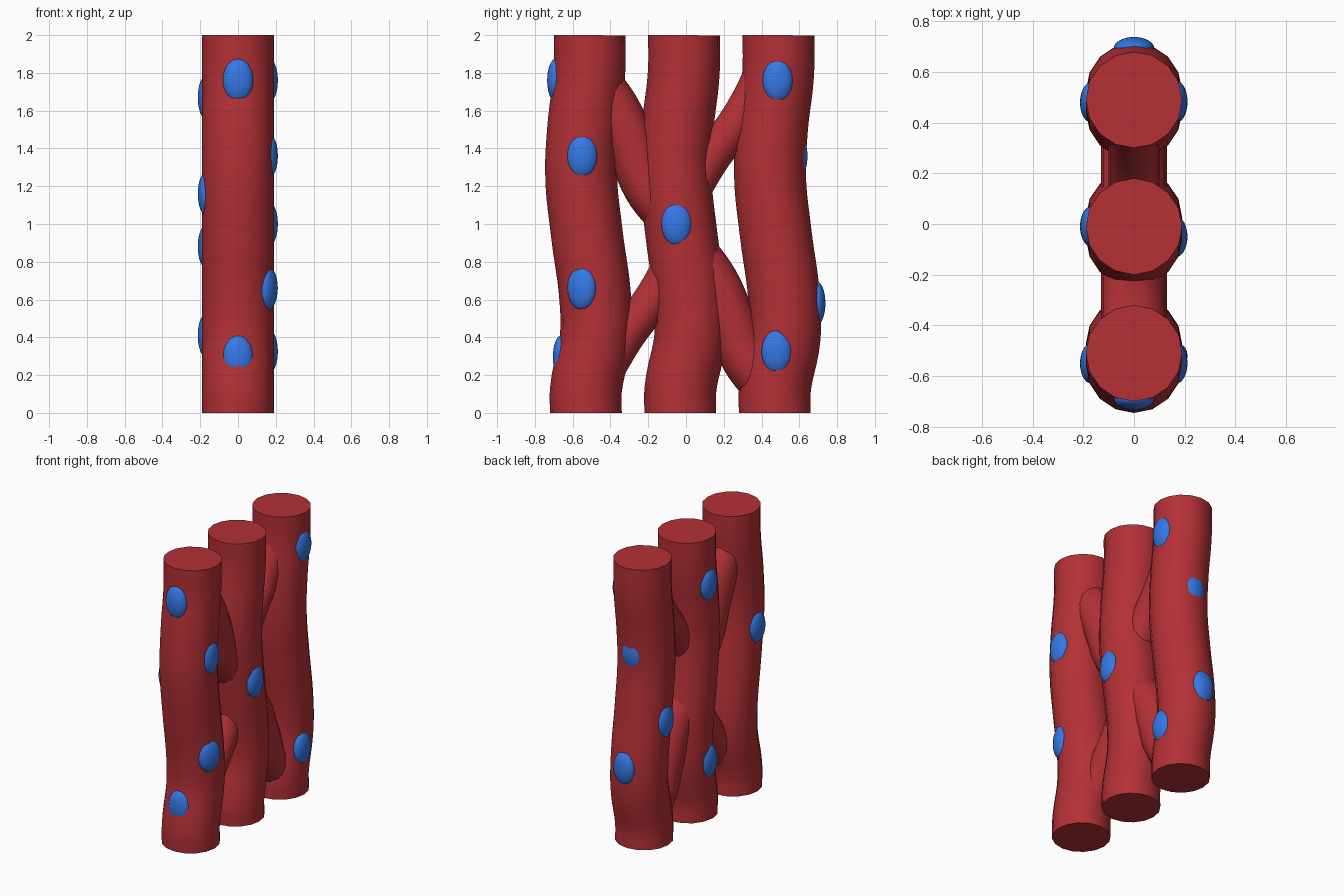
import bpy
from mathutils import Vector

if "Cube" in bpy.data.objects:
    bpy.data.objects.remove(bpy.data.objects["Cube"])


def material(name, colour):
    m = bpy.data.materials.new(name)
    m.diffuse_color = (*colour, 1)
    m.use_nodes = True
    m.node_tree.nodes["Principled BSDF"].inputs["Base Color"].default_value = m.diffuse_color
    return m


RED = material("fibre_red", (0.45, 0.03, 0.037))
BLUE = material("nucleus_blue", (0.035, 0.19, 0.78))


def smooth(obj, mat):
    bpy.ops.object.select_all(action='DESELECT')
    obj.select_set(True)
    bpy.context.view_layer.objects.active = obj
    if obj.type == 'CURVE':
        bpy.ops.object.convert(target='MESH')
        obj = bpy.context.object
    obj.data.materials.clear()
    obj.data.materials.append(mat)
    bpy.ops.object.shade_smooth_by_angle(angle=0.7)


def tube(name, points, radius):
    """Round capped tube along (y, z) points in the x = 0 plane."""
    cu = bpy.data.curves.new(name, 'CURVE')
    cu.dimensions = '3D'
    cu.resolution_u = 6
    cu.bevel_depth = radius
    cu.bevel_resolution = 6
    cu.use_fill_caps = True
    sp = cu.splines.new('BEZIER')
    sp.bezier_points.add(len(points) - 1)
    for bp, (y, z) in zip(sp.bezier_points, points):
        bp.co = (0, y, z)
        bp.handle_left_type = bp.handle_right_type = 'AUTO'
    obj = bpy.data.objects.new(name, cu)
    bpy.context.collection.objects.link(obj)
    smooth(obj, RED)


# Three parallel wavy fibres
WAVE = [(-.03, 0), (-.03, .12), (.022, .4), (.02, .6), (-.025, .95),
        (-.055, 1.25), (-.045, 1.5), (-.012, 1.8), (-.01, 2)]
for name, off in (("front", -.5), ("middle", 0), ("back", .5)):
    tube(name + "_fibre", [(y + off, z) for y, z in WAVE], .19)

# Slanting branches that join neighbouring fibres
FALLING = [(-.5, 1.78), (-.37, 1.6), (-.287, 1.41), (-.205, 1.2), (-.07, 1.03)]
RISING = [(.03, 1.18), (.14, 1.36), (.23, 1.48), (.32, 1.62), (.42, 1.82)]
for name, path, radius, dy, dz in (
        ("upper_falling_branch", FALLING, .13, 0, 0),
        ("lower_falling_branch", FALLING, .13, .52, -.91),
        ("upper_rising_branch", RISING, .1, 0, 0),
        ("lower_rising_branch", RISING, .1, -.45, -.94)):
    tube(name, [(y + dy, z + dz) for y, z in path], radius)


# Oval nuclei half sunk in the fibre surface: tip = outermost point
def nucleus(side, tip, normal):
    n = Vector(normal).normalized()
    bpy.ops.mesh.primitive_uv_sphere_add(segments=32, ring_count=16)
    obj = bpy.context.object
    obj.name = side + "_nucleus"
    obj.scale = (.045, .08, .115)
    obj.rotation_euler = (0, 0, Vector((1, 0)).angle_signed(n.xy) * -1)
    obj.location = Vector(tip) - n * .045
    smooth(obj, BLUE)


for y, z in ((-.55, 1.36), (-.05, 1.0), (.485, 1.76), (.48, .325)):
    nucleus("right", (.211, y, z), (1, 0, 0))
nucleus("right", (.2, -.57, .66), (.92, -.4, 0))
for y, z in ((-.01, 1.67), (-.55, 1.16), (.48, .88), (-.01, .41)):
    nucleus("left", (-.213, y, z), (-1, 0, 0))
for y, z in ((-.735, 1.76), (-.705, .295)):
    nucleus("front", (0, y, z), (0, -1, 0))
for y, z in ((.643, 1.36), (.738, .58)):
    nucleus("back", (0, y, z), (0, 1, 0))
